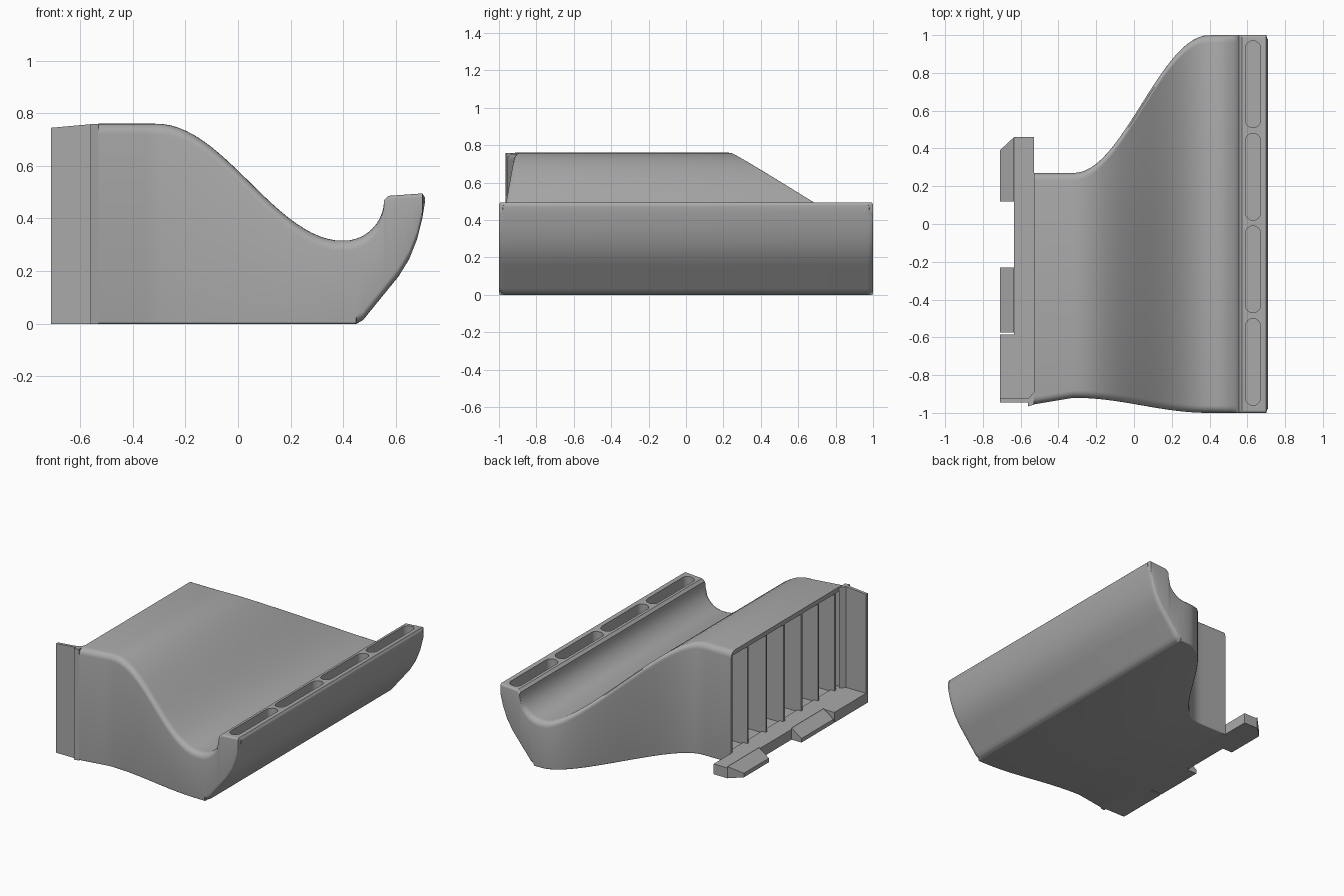
import bpy, bmesh, math

cube = bpy.data.objects.get("Cube")
if cube:
    bpy.data.objects.remove(cube, do_unlink=True)

grey = bpy.data.materials.new("matte_grey")
grey.use_nodes = True
grey.diffuse_color = (0.4, 0.4, 0.4, 1)
grey.node_tree.nodes["Principled BSDF"].inputs["Base Color"].default_value = (0.4, 0.4, 0.4, 1)


def ease(x, x0, x1, a, b):
    t = min(max((x - x0) / (x1 - x0), 0), 1)
    return a + (b - a) * (1 - math.cos(math.pi * t)) / 2


def lerp_path(x, pts):
    for (x0, a), (x1, b) in zip(pts, pts[1:]):
        if x <= x1:
            return a + (b - a) * max(x - x0, 0) / (x1 - x0)
    return pts[-1][1]


RAIL_TOP = [(0.555, 0.47), (0.572, 0.486), (0.7, 0.495), (0.71, 0.48)]
UNDERSIDE = [(0.45, 0), (0.475, 0.014), (0.61, 0.18), (0.65, 0.245),
             (0.68, 0.32), (0.7, 0.4), (0.71, 0.46)]


def top_z(x):
    if x > 0.555:
        return lerp_path(x, RAIL_TOP)
    if x > 0.4:
        return 0.47 - math.sqrt(max(0.155 ** 2 - (x - 0.4) ** 2, 0))
    return ease(x, -0.31, 0.4, 0.76, 0.315)


def front_y(x):
    if x < -0.32:
        return lerp_path(x, [(-0.53, -0.955), (-0.32, -0.92)])
    return ease(x, -0.32, 0.4, -0.92, -1)


def back_y(x):
    return ease(x, -0.32, 0.4, 0.27, 1)


def new_object(name, bm):
    bmesh.ops.recalc_face_normals(bm, faces=bm.faces)
    mesh = bpy.data.meshes.new(name)
    bm.to_mesh(mesh)
    bm.free()
    mesh.materials.append(grey)
    ob = bpy.data.objects.new(name, mesh)
    bpy.context.collection.objects.link(ob)
    return ob


def loft(bm, rings):
    rows = [[bm.verts.new(p) for p in ring] for ring in rings]
    for a, b in zip(rows, rows[1:]):
        for i in range(len(a)):
            j = (i + 1) % len(a)
            bm.faces.new((a[i], a[j], b[j], b[i]))
    bm.faces.new(rows[0])
    bm.faces.new(rows[-1])


def prism(bm, plan, bottom, top):
    """Plan outline raised to a height rule top(x)."""
    loft(bm, [[(x, y, bottom) for x, y in plan], [(x, y, top(x)) for x, y in plan]])


def section(x):
    """Rounded cross-section of the body at x."""
    z0, z1 = lerp_path(x, UNDERSIDE), top_z(x)
    inset = 0.02 if x > 0.705 else 0
    y0, y1 = front_y(x) + inset, back_y(x) - inset
    low = 0.008 if x < 0.45 else 0.035
    high = 0.04 if x < 0.54 else 0.014
    low, high = [min(r, (z1 - z0) * 0.45) for r in (low, high)]
    ring = []
    corners = [(y0, z0, 1, 1, low, 180), (y1, z0, -1, 1, low, 270),
               (y1, z1, -1, -1, high, 0), (y0, z1, 1, -1, high, 90)]
    for y, z, sy, sz, r, start in corners:
        for k in range(6):
            a = math.radians(start + 18 * k)
            ring.append((x, y + sy * r + r * math.cos(a), z + sz * r + r * math.sin(a)))
    return ring


# Body: sections lofted from the open back edge to the rail lip
stations = [-0.53 + 0.03 * i for i in range(31)]
stations += [0.4 + 0.155 * math.sin(math.radians(9 * i)) for i in range(1, 11)]
stations += [x for x, _ in RAIL_TOP[1:]] + [0.45, 0.475, 0.59, 0.61, 0.63, 0.65, 0.665, 0.68, 0.69, 0.706]
bm = bmesh.new()
loft(bm, [section(x) for x in sorted(set(stations))])
body = new_object("cradle_body", bm)

# Cavity cells separated by thin ribs
bm = bmesh.new()
walls = [0.262, 0.09, -0.11, -0.3, -0.49, -0.67, -0.85, -1.0]
xs = [-0.6 + 0.04 * i for i in range(21)]
for hi, lo in zip(walls, walls[1:]):
    rings = []
    for x in xs:
        y0 = max(lo + 0.007, front_y(x) + 0.02)
        y1 = hi - 0.007
        z = top_z(x) - 0.03
        rings.append([(x, y0, 0.06), (x, y1, 0.06), (x, y1, z), (x, y0, z)])
    loft(bm, rings)

# Four rounded slots in the rail
for i in range(4):
    mid = -0.73 + 0.49 * i
    plan = []
    for end in (1, -1):
        for k in range(9):
            a = math.radians(22.5 * k + (0 if end > 0 else 180))
            plan.append((0.63 + 0.04 * math.cos(a), mid + end * 0.19 + 0.04 * math.sin(a)))
    prism(bm, plan, 0.37, lambda x: 0.6)
cutter = new_object("hollow_cutter", bm)
cutter.hide_render = True

cut = body.modifiers.new("hollows", "BOOLEAN")
cut.operation = "DIFFERENCE"
cut.solver = "EXACT"
cut.object = cutter
bpy.context.view_layer.objects.active = body
bpy.ops.object.modifier_apply(modifier=cut.name)
bpy.data.objects.remove(cutter, do_unlink=True)

bpy.ops.object.select_all(action="DESELECT")
body.select_set(True)
bpy.ops.object.shade_smooth_by_angle(angle=math.radians(35))


def plan_part(name, plan, top):
    bm = bmesh.new()
    prism(bm, plan, 0, top)
    return new_object(name, bm)


# Base plate beyond the opening, with wedge tabs
plan_part("base_plate", [(-0.635, -0.93), (-0.5, -0.93), (-0.5, 0.26), (-0.53, 0.27),
                         (-0.53, 0.46), (-0.635, 0.46)], lambda x: 0.07)
plan_part("corner_plate", [(-0.71, -0.93), (-0.63, -0.93), (-0.63, -0.585), (-0.71, -0.585)],
          lambda x: 0.07)


def wedge(x):
    return 0.08 + (x + 0.635) * 0.7


plan_part("back_tab", [(-0.635, 0.12), (-0.635, 0.46), (-0.71, 0.39), (-0.71, 0.12)], wedge)
plan_part("middle_tab", [(-0.635, -0.575), (-0.635, -0.23), (-0.71, -0.23), (-0.71, -0.575)], wedge)

# Upright side panel at the front corner
plan_part("side_panel", [(-0.71, -0.945), (-0.56, -0.945), (-0.56, -0.965), (-0.529, -0.957),
                         (-0.529, -0.89), (-0.56, -0.925), (-0.71, -0.925)],
          lambda x: 0.758 + min(x + 0.56, 0) * 0.09)
